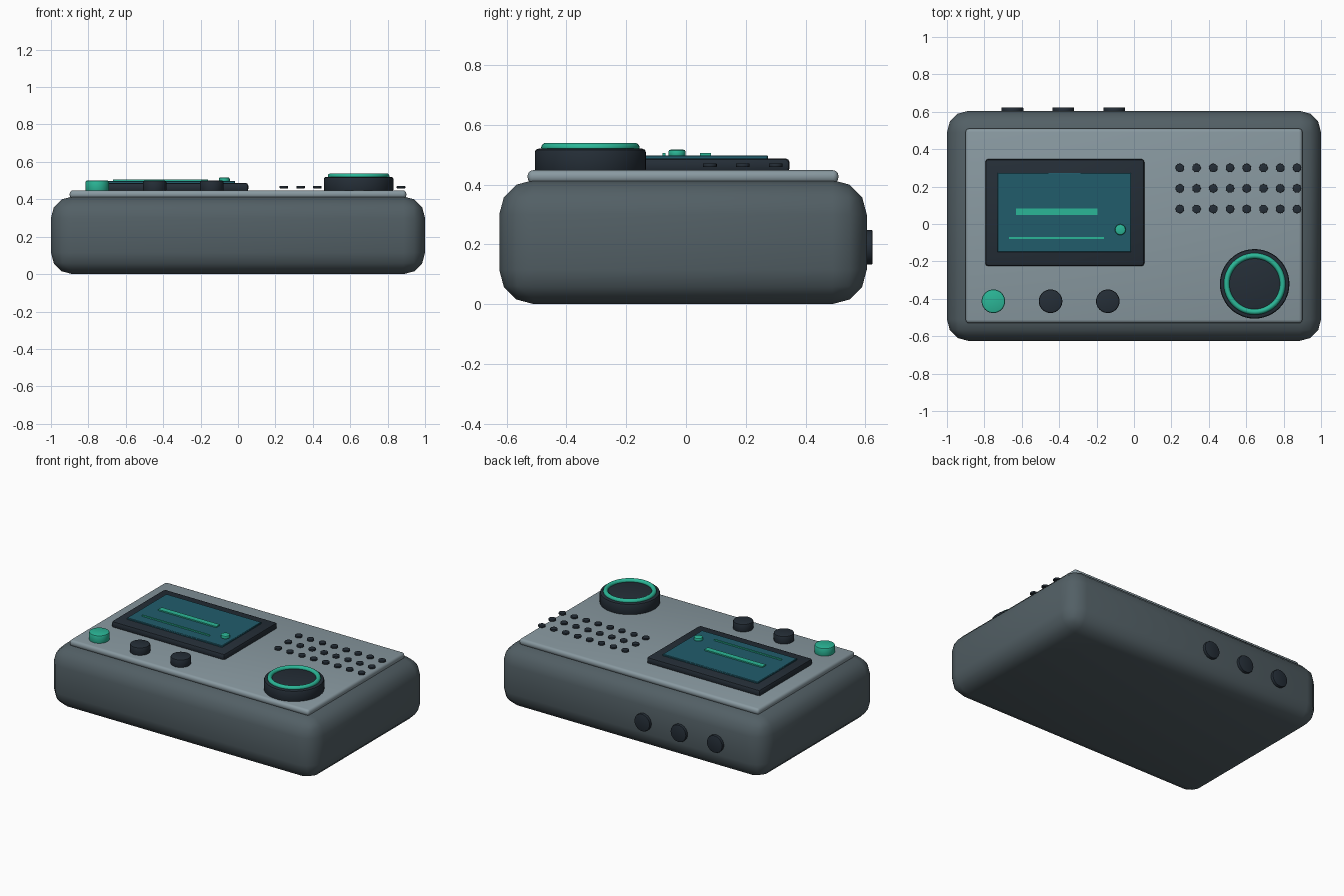
import bpy
import math

cube = bpy.data.objects.get("Cube")
if cube:
    bpy.data.objects.remove(cube, do_unlink=True)


def material(name, rgb):
    m = bpy.data.materials.new(name)
    m.use_nodes = True
    m.diffuse_color = (*rgb, 1)
    m.node_tree.nodes["Principled BSDF"].inputs["Base Color"].default_value = (*rgb, 1)
    return m


slate = material("slate_grey", (0.085, 0.115, 0.13))
silver = material("silver_grey", (0.25, 0.32, 0.355))
dark = material("dark_navy", (0.018, 0.027, 0.038))
teal = material("screen_teal", (0.015, 0.107, 0.148))
green = material("mint_green", (0.024, 0.47, 0.31))


def finish(name, mat, bevel=0, segments=2):
    """Name, colour, bevel and smooth the active object."""
    ob = bpy.context.object
    ob.name = name
    ob.data.materials.append(mat)
    bpy.ops.object.transform_apply(location=False, rotation=True, scale=True)
    if bevel:
        mod = ob.modifiers.new("Bevel", "BEVEL")
        mod.width = bevel
        mod.segments = segments
        mod.limit_method = "ANGLE"
        mod.angle_limit = math.radians(40)
        bpy.ops.object.modifier_apply(modifier="Bevel")
    bpy.ops.object.shade_smooth_by_angle(angle=math.radians(40))
    return ob


def box(name, mat, x, y, z, bevel=0, segments=2):
    """Box from (low, high) extents on each axis."""
    spans = (x, y, z)
    bpy.ops.mesh.primitive_cube_add(size=1, location=[(a + b) / 2 for a, b in spans])
    bpy.context.object.scale = [b - a for a, b in spans]
    return finish(name, mat, bevel, segments)


def disc(name, mat, centre, radius, depth, bevel=0, sides=32, tilt=0):
    bpy.ops.mesh.primitive_cylinder_add(vertices=sides, radius=radius, depth=depth,
                                        location=centre, rotation=(tilt, 0, 0))
    return finish(name, mat, bevel)


# Case and top panel
box("case", slate, (-1, 1), (-0.625, 0.605), (0, 0.415), 0.115, 3)
box("top_panel", silver, (-0.9, 0.9), (-0.53, 0.51), (0.405, 0.448), 0.018, 3)

# Display: bezel, glass and raised readout marks
box("screen_bezel", dark, (-0.795, 0.055), (-0.225, 0.347), (0.44, 0.488), 0.015)
box("screen_glass", teal, (-0.73, -0.015), (-0.15, 0.274), (0.48, 0.498), 0.003, 1)
box("readout_bar", green, (-0.632, -0.196), (0.047, 0.084), (0.49, 0.506))
box("readout_line", green, (-0.667, -0.16), (-0.079, -0.069), (0.49, 0.506))
disc("status_light", green, (-0.073, -0.03, 0.504), 0.029, 0.026, 0.008)

# Row of push buttons
for i, mat in enumerate((green, dark, dark)):
    disc(f"button_{i + 1}", mat, (-0.752 + 0.306 * i, -0.413, 0.471), 0.063, 0.058, 0.008)

# Dial with a bright ring
disc("dial", dark, (0.645, -0.32, 0.48), 0.186, 0.08, 0.012, 48)
bpy.ops.mesh.primitive_torus_add(major_segments=48, minor_segments=10, major_radius=0.15,
                                 minor_radius=0.015, location=(0.645, -0.32, 0.524))
finish("dial_ring", green)

# Speaker grille dots
for row in range(3):
    for col in range(8):
        disc(f"speaker_dot_{row + 1}_{col + 1}", dark,
             (0.245 + 0.0895 * col, 0.3 - 0.11 * row, 0.465), 0.023, 0.012, 0.002, 16)

# Round sockets on the back
for i in range(3):
    disc(f"back_socket_{i + 1}", dark, (-0.65 + 0.272 * i, 0.61, 0.19),
         0.058, 0.028, 0.004, 32, math.pi / 2)
